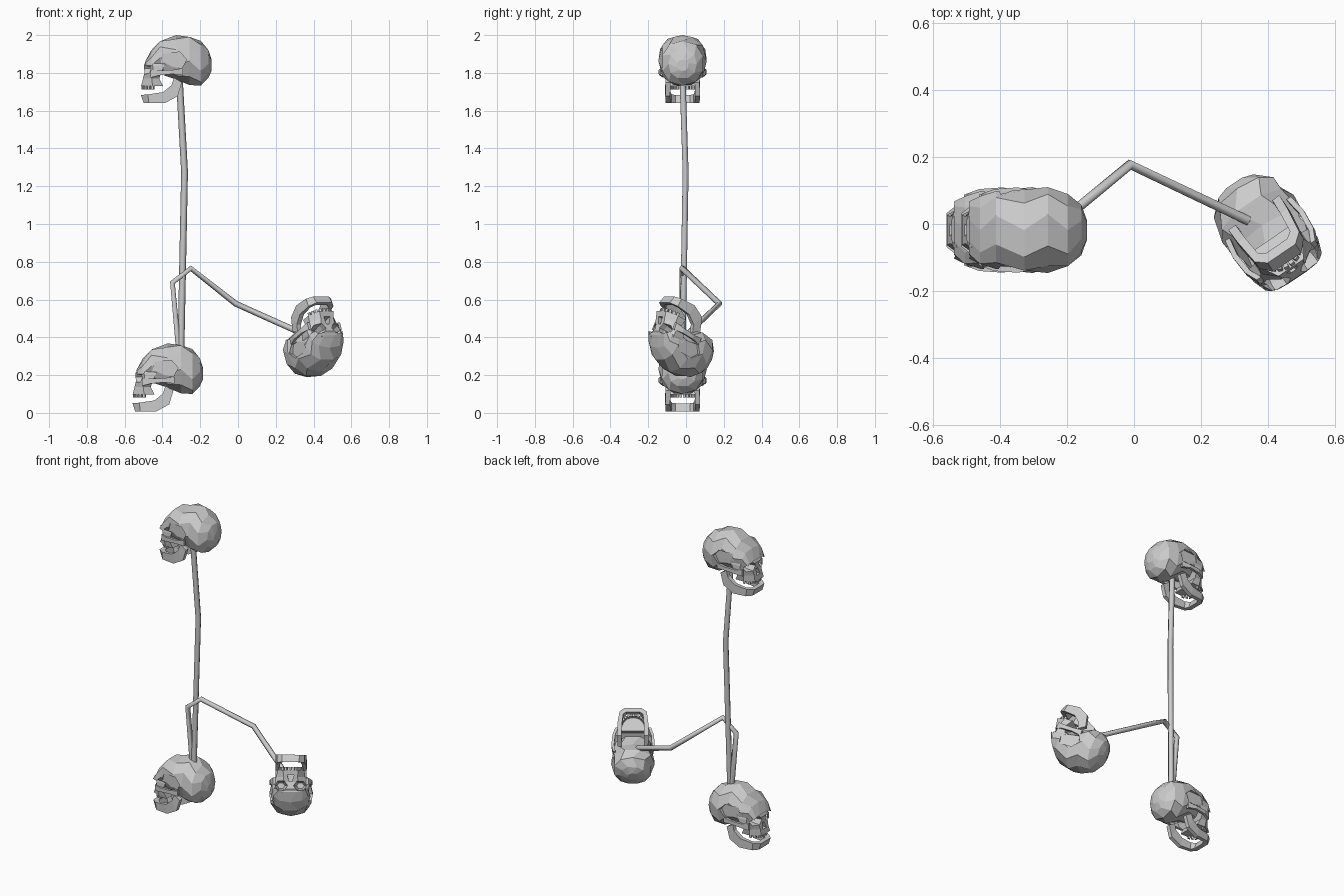
import bpy, bmesh, math
from mathutils import Matrix, Vector

if "Cube" in bpy.data.objects:
    bpy.data.objects.remove(bpy.data.objects["Cube"])


def new_object(name, bm):
    bmesh.ops.recalc_face_normals(bm, faces=bm.faces)
    mesh = bpy.data.meshes.new(name)
    bm.to_mesh(mesh)
    bm.free()
    obj = bpy.data.objects.new(name, mesh)
    bpy.context.collection.objects.link(obj)
    return obj


def loft(bm, rings):
    """Skin closed rings of equal length and cap both ends."""
    vs = [[bm.verts.new(p) for p in r] for r in rings]
    n = len(vs[0])
    for a, b in zip(vs, vs[1:]):
        for i in range(n):
            j = (i + 1) % n
            bm.faces.new((a[i], a[j], b[j], b[i]))
    bm.faces.new(vs[0])
    bm.faces.new(vs[-1])


def box(bm, loc, size, turn=0.0):
    m = Matrix.Translation(loc) @ Matrix.Rotation(turn, 4, 'Z') @ Matrix.Diagonal((*size, 1))
    bmesh.ops.create_cube(bm, size=1, matrix=m)


def carve(obj, cutter):
    """Apply a boolean difference to the mesh data."""
    mod = obj.modifiers.new("cut", 'BOOLEAN')
    mod.operation, mod.solver, mod.object = 'DIFFERENCE', 'EXACT', cutter
    deps = bpy.context.evaluated_depsgraph_get()
    mesh = bpy.data.meshes.new_from_object(obj.evaluated_get(deps))
    obj.modifiers.clear()
    obj.data = mesh


# Skull is built around its own centre, facing -x
# Cranium: oval sections from brow to back (x, low z, high z, half width)
stations = [(-.165, -.005, .04, .085), (-.132, -.02, .10, .105), (-.085, -.03, .152, .116),
            (0, -.055, .18, .126), (.07, -.09, .176, .128), (.13, -.088, .15, .112),
            (.17, -.05, .105, .075), (.187, -.01, .05, .03)]
bm = bmesh.new()
rings = []
for k, (x, lo, hi, w) in enumerate(stations):
    ring = []
    for i in range(10):
        a = 2 * math.pi * (i + .5 * (k % 2)) / 10
        c, s = math.cos(a), math.sin(a)
        ring.append((x, w * math.copysign(abs(c) ** .85, c),
                     (lo + hi) / 2 + (hi - lo) / 2 * math.copysign(abs(s) ** .9, s)))
    rings.append(ring)
loft(bm, rings)
cranium = new_object("cranium", bm)

# Face block: outlines stacked downward (z, back x, side x, front x, half width, front half width)
bm = bmesh.new()
loft(bm, [[(xb, -w, z), (xs, -w, z), (xf, -f, z), (xf, f, z), (xs, w, z), (xb, w, z)]
          for z, xb, xs, xf, w, f in [(.045, -.06, -.12, -.158, .10, .05),
                                      (.02, -.06, -.125, -.172, .108, .05),
                                      (-.02, -.08, -.12, -.168, .11, .045),
                                      (-.05, -.09, -.13, -.176, .085, .04),
                                      (-.09, -.07, -.125, -.186, .078, .045)]])
face = new_object("face", bm)

# Eye sockets and nose opening
bm = bmesh.new()
for s in (-1, 1):
    loft(bm, [[(x, s * .057 + r * .038 * math.cos(i * math.pi / 3),
                .002 + r * .03 * math.sin(i * math.pi / 3)) for i in range(6)]
              for x, r in ((-.22, 1.1), (-.14, 1), (-.1, .6))])
loft(bm, [[(x, -.02, -.06), (x, .02, -.06), (x, .008, -.022), (x, -.008, -.022)]
          for x in (-.22, -.13)])
sockets = new_object("socket_cutter", bm)

# Shallow temple hollows
bm = bmesh.new()
for s in (-1, 1):
    loft(bm, [[(-.085, y, .02), (.03, y, .005), (.055, y, .05), (.02, y, .09), (-.07, y, .085)]
              for y in (s * .106, s * .2)])
temples = new_object("temple_cutter", bm)
carve(cranium, sockets)
carve(cranium, temples)
carve(face, sockets)
for c in (sockets, temples):
    bpy.data.objects.remove(c)

# Cheek arches
bm = bmesh.new()
for s in (-1, 1):
    loft(bm, [[(x, s * y, z - h), (x, s * (y - .016), z - h), (x, s * (y - .016), z + h), (x, s * y, z + h)]
              for x, y, z, h in ((-.135, .105, -.025, .02), (-.09, .122, -.02, .013),
                                 (-.02, .127, -.015, .011), (.035, .118, -.015, .018))])
cheeks = new_object("cheek_arches", bm)

# Upper teeth along an arc
bm = bmesh.new()
for i in range(10):
    a = math.radians(-72 + 16 * i)
    box(bm, (-.1 - .078 * math.cos(a), .07 * math.sin(a), -.096), (.012, .014, .022), -a)
teeth = new_object("upper_teeth", bm)

# Jaw: one half of the U (y, inset x, inset y, lower x, lower z, upper x, upper z), then mirrored
half = [(.05, .03, .012, -.172, -.18, -.187, -.137), (.08, .018, .022, -.145, -.18, -.15, -.134),
        (.09, 0, .026, -.06, -.18, -.07, -.122), (.092, 0, .026, .008, -.143, -.025, -.085),
        (.09, 0, .026, .03, -.07, -.012, -.045)]
rings = [[(lx, y, lz), (ux, y, uz), (ux + dx, y - dy, uz), (lx + dx, y - dy, lz)]
         for y, dx, dy, lx, lz, ux, uz in half]
mirrored = [[(x, -y, z) for x, y, z in r] for r in rings]
bm = bmesh.new()
loft(bm, rings[::-1] + mirrored)
jaw = new_object("jaw", bm)

# Placement: two upright skulls, one upside down turned outward
t = math.radians(25)
h = Vector((.56, -.83, 0)).normalized()
f = h * math.cos(t) + Vector((0, 0, math.sin(t)))
u = h * math.sin(t) - Vector((0, 0, math.cos(t)))
flipped = Matrix((-f, u.cross(-f), u)).transposed().to_4x4()
places = {"top": Matrix.Translation((-.327, -.018, 1.82)),
          "bottom": Matrix.Translation((-.372, -.018, .188)),
          "side": Matrix.Translation((.395, -.022, .38)) @ flipped}
for part in (cranium, face, cheeks, teeth, jaw):
    base = part.name
    for i, (label, m) in enumerate(places.items()):
        obj = part if i == 0 else part.copy()
        if i:
            bpy.context.collection.objects.link(obj)
        obj.name = label + "_" + base
        obj.matrix_world = m


# Bent poles joining the skulls
def pole(name, points, radius):
    curve = bpy.data.curves.new(name, 'CURVE')
    curve.dimensions = '3D'
    curve.bevel_depth, curve.bevel_resolution, curve.use_fill_caps = radius, 1, True
    sp = curve.splines.new('POLY')
    sp.points.add(len(points) - 1)
    for p, co in zip(sp.points, points):
        p.co = (*co, 1)
    obj = bpy.data.objects.new(name, curve)
    bpy.context.collection.objects.link(obj)


pole("main_pole", [(-.31, -.018, 1.76), (-.283, -.002, 1.275), (-.302, -.018, .34)], .018)
pole("side_pole", [(-.315, -.018, .34), (-.347, -.018, .69), (-.25, -.02, .765),
                   (-.012, .177, .578), (.34, .01, .42)], .016)
